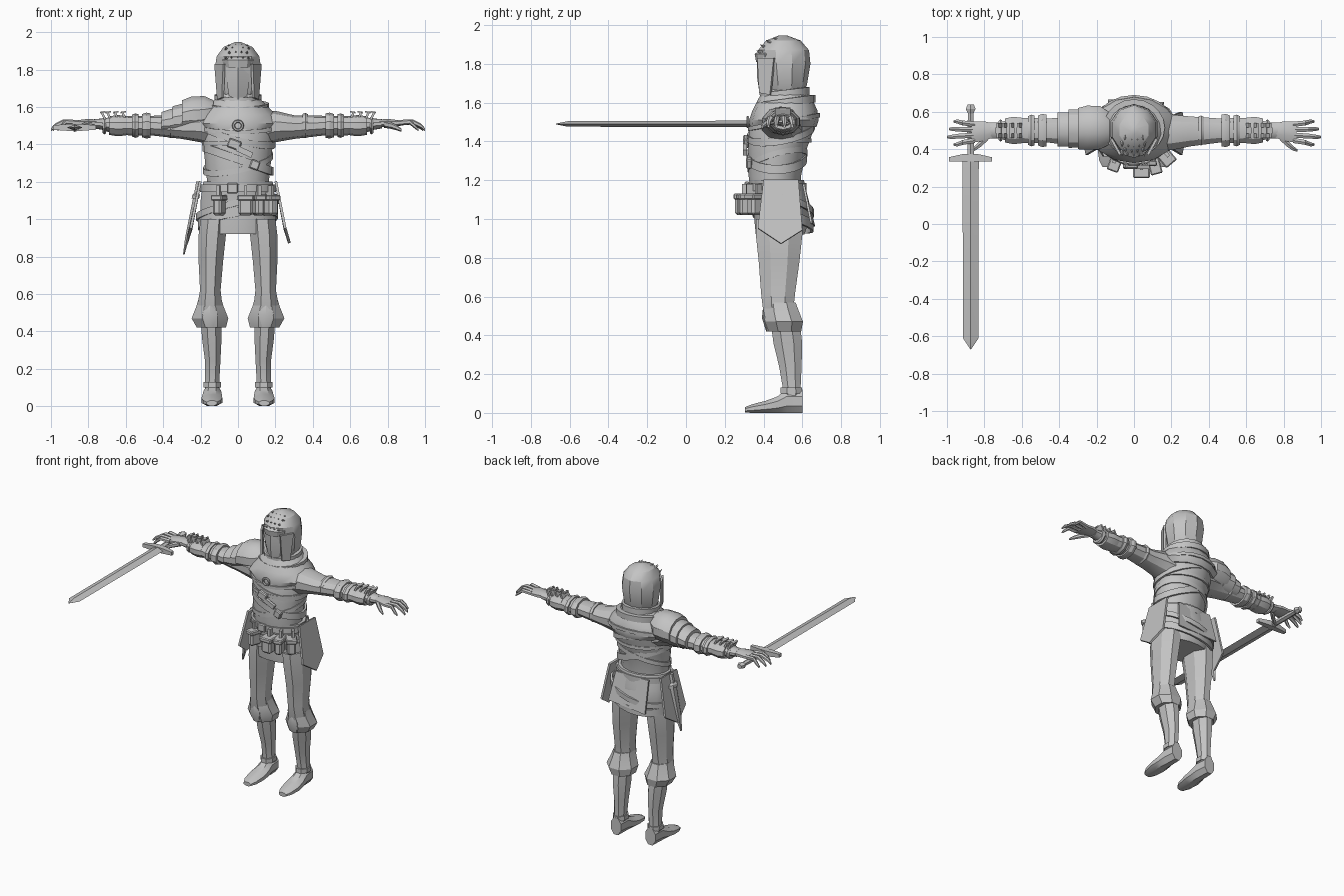
import bpy, bmesh, math, random
from mathutils import Matrix, Vector

old = bpy.data.objects.get("Cube")
if old:
    bpy.data.objects.remove(old, do_unlink=True)

grey = bpy.data.materials.new("plain_grey")
grey.use_nodes = True
colour = (.55, .55, .55, 1)
grey.diffuse_color = colour
grey.node_tree.nodes["Principled BSDF"].inputs["Base Color"].default_value = colour
built = []


def finish(name, bm, mirror=False):
    bmesh.ops.recalc_face_normals(bm, faces=bm.faces)
    mesh = bpy.data.meshes.new(name)
    bm.to_mesh(mesh)
    bm.free()
    mesh.materials.append(grey)
    obj = bpy.data.objects.new(name, mesh)
    bpy.context.scene.collection.objects.link(obj)
    if mirror:
        obj.modifiers.new("Mirror", "MIRROR").use_clip = False
    built.append(obj)
    return obj


def loft(name, axis, sections, sides=8, mirror=False, pointed=False):
    """Skin ellipses; a section is (position, centre a, centre b, radius a, radius b)."""
    place = {"x": lambda t, a, b: (t, a, b),
             "y": lambda t, a, b: (a, t, b),
             "z": lambda t, a, b: (a, b, t)}[axis]
    shift = 0 if pointed else .5
    grow = 1 if pointed else 1 / math.cos(math.pi / sides)
    bm = bmesh.new()
    rings = []
    for t, a, b, ra, rb in sections:
        angles = [math.tau * (k + shift) / sides for k in range(sides)]
        rings.append([bm.verts.new(place(t, a + ra * grow * math.cos(w), b + rb * grow * math.sin(w)))
                      for w in angles])
    for low, high in zip(rings, rings[1:]):
        for k in range(sides):
            n = (k + 1) % sides
            bm.faces.new((low[k], low[n], high[n], high[k]))
    bm.faces.new(rings[0])
    bm.faces.new(rings[-1])
    return finish(name, bm, mirror)


def strap(name, cy, rx, ry, z, height, tilt_x=0, tilt_y=0, thick=.014, sides=20):
    """Closed band around the body, leaning by the tilts."""
    bm = bmesh.new()
    loops = []
    for k in range(sides):
        w = math.tau * k / sides
        c, s = math.cos(w), math.sin(w)
        mid = z + tilt_x * c + tilt_y * s
        corners = ((-thick, -1), (0, -1), (0, 1), (-thick, 1))
        loops.append([bm.verts.new(((rx + d) * c, cy + (ry + d) * s, mid + side * height / 2))
                      for d, side in corners])
    for k, here in enumerate(loops):
        there = loops[(k + 1) % sides]
        for i in range(4):
            j = (i + 1) % 4
            bm.faces.new((here[i], here[j], there[j], there[i]))
    return finish(name, bm)


def box(name, centre, size, turn=0, axis="Y", mirror=False, bevel=0):
    bm = bmesh.new()
    matrix = (Matrix.Translation(centre) @ Matrix.Rotation(math.radians(turn), 4, axis)
              @ Matrix.Diagonal((*size, 1)))
    bmesh.ops.create_cube(bm, size=1, matrix=matrix)
    if bevel:
        bmesh.ops.bevel(bm, geom=bm.edges[:], offset=bevel, segments=1, affect="EDGES")
    return finish(name, bm, mirror)


def plate(name, points, depth, mirror=False):
    """Flat polygon given thickness along a vector."""
    bm = bmesh.new()
    face = bm.faces.new([bm.verts.new(p) for p in points])
    moved = bmesh.ops.extrude_face_region(bm, geom=[face], use_keep_orig=True)["geom"]
    bmesh.ops.translate(bm, vec=Vector(depth), verts=[v for v in moved if isinstance(v, bmesh.types.BMVert)])
    return finish(name, bm, mirror)


# Legs and boots
loft("thigh", "z", [(.5, .15, .48, .06, .075), (.55, .15, .475, .065, .08), (.62, .148, .475, .055, .088),
                    (.78, .145, .48, .066, .105), (.92, .137, .48, .073, .12), (1, .13, .48, .07, .12)], mirror=True)
loft("knee_cuff", "z", [(.57, .15, .485, .062, .08), (.53, .15, .49, .074, .09),
                        (.47, .15, .505, .098, .098), (.42, .142, .51, .078, .084)], mirror=True)
loft("knee_plate", "z", [(.42, .15, .425, .02, .01), (.49, .15, .41, .04, .016), (.54, .15, .42, .03, .02)],
     sides=6, mirror=True)
loft("shin", "z", [(.06, .138, .545, .04, .05), (.13, .138, .545, .038, .046), (.24, .135, .538, .041, .058),
                   (.36, .14, .525, .052, .074), (.48, .145, .51, .055, .075)], mirror=True)
loft("boot", "y", [(.305, .14, .016, .028, .014), (.34, .14, .022, .046, .022), (.41, .14, .031, .056, .031),
                   (.47, .138, .042, .052, .042), (.52, .137, .06, .046, .06), (.6, .137, .06, .04, .06)], mirror=True)
loft("boot_band", "z", [(.1, .138, .543, .046, .056), (.13, .138, .543, .046, .055)], mirror=True)

# Skirt of the coat with side panels
loft("coat_skirt", "z", [(.92, 0, .485, .195, .125), (1, 0, .495, .203, .143),
                         (1.1, 0, .49, .2, .14), (1.2, 0, .47, .185, .138)], sides=16)
plate("side_panel", [(.195, .4, 1.2), (.245, .37, .95), (.268, .49, .87), (.245, .6, .94), (.195, .58, 1.2)],
      (.014, 0, .004), mirror=True)
plate("back_panel", [(-.13, .6, 1.18), (.13, .6, 1.18), (.16, .64, .98), (-.14, .655, .96)], (0, .012, 0))

# Torso
loft("torso", "z", [(1.16, 0, .46, .165, .13), (1.22, 0, .458, .167, .135), (1.36, 0, .472, .182, .15),
                    (1.45, 0, .49, .19, .165), (1.54, 0, .51, .18, .163), (1.61, 0, .52, .13, .13),
                    (1.66, 0, .515, .085, .095)], sides=16)
strap("chest_seam", .48, .193, .168, 1.405, .022)
strap("chest_strap", .468, .19, .157, 1.32, .045, tilt_x=-.065)
strap("upper_strap", .49, .2, .175, 1.45, .035, tilt_x=-.05, tilt_y=.03)
strap("back_strap", .472, .188, .155, 1.3, .03, tilt_x=.04, tilt_y=.04)
box("strap_buckle", (-.02, .31, 1.4), (.07, .03, .05), 20, bevel=.006)
box("strap_tongue", (.035, .305, 1.36), (.09, .02, .03), 25)
box("side_buckle", (.09, .325, 1.29), (.05, .03, .05), 20, bevel=.006)

# Mantle, scarf and clasp
loft("mantle", "z", [(1.475, 0, .5, .2, .168), (1.51, 0, .505, .235, .175), (1.56, 0, .51, .2, .163),
                     (1.62, 0, .512, .14, .135), (1.67, 0, .51, .095, .105)], sides=14)
strap("mantle_hem", .505, .225, .185, 1.5, .022, tilt_y=.035)
strap("scarf_fold", .515, .165, .152, 1.6, .04, tilt_y=.02, thick=.03)
strap("scarf_roll", .51, .125, .128, 1.645, .04, tilt_y=.015, thick=.03)
bpy.ops.mesh.primitive_torus_add(major_segments=12, minor_segments=6, major_radius=.024, minor_radius=.008,
                                 location=(0, .318, 1.5), rotation=(math.pi / 2, 0, 0))
clasp = bpy.context.object
clasp.name = "mantle_clasp"
clasp.data.materials.append(grey)
built.append(clasp)

# Belts, pouches and hip scabbard
strap("waist_belt", .47, .202, .152, 1.165, .04)
strap("hip_belt", .5, .225, .16, 1.06, .035, tilt_x=.05, tilt_y=-.03)
strap("hip_sash", .5, .215, .158, 1.0, .05, tilt_x=.03, tilt_y=-.04)
box("belt_buckle", (-.03, .315, 1.165), (.06, .025, .055), bevel=.006)
for x, y, width, turn in ((.04, .295, .075, 0), (.11, .315, .05, 15), (.17, .36, .06, 40), (-.1, .33, .05, -20)):
    box("pouch", (x, y, 1.07), (width, .085, .1), turn, "Z", bevel=.012)
    box("pouch_flap", (x, y, 1.115), (width + .014, .1, .03), turn, "Z", bevel=.006)
    box("pouch_loop", (x, y + .02, 1.15), (.018, .05, .06), turn, "Z")
loft("hip_scabbard", "z", [(.81, -.29, .47, .004, .008), (.9, -.272, .47, .011, .026),
                           (1.12, -.225, .47, .014, .032)], sides=6)
loft("dagger_handle", "z", [(1.11, -.228, .47, .02, .04), (1.13, -.224, .47, .02, .04),
                            (1.14, -.222, .47, .012, .016), (1.2, -.21, .47, .014, .018)], sides=6)

# Arms
loft("sleeve", "x", [(.1, .5, 1.47, .11, .09), (.2, .49, 1.495, .095, .08), (.3, .495, 1.492, .08, .06),
                     (.46, .5, 1.5, .064, .05), (.58, .5, 1.5, .068, .05), (.67, .5, 1.502, .056, .042),
                     (.73, .5, 1.508, .042, .028), (.77, .5, 1.51, .042, .024)], sides=10, mirror=True)
for name, x, width, ry, rz in (("upper_cuff", .36, .03, .075, .06), ("elbow_cuff", .49, .045, .084, .062),
                               ("lower_cuff", .55, .035, .08, .058), ("bracer", .645, .09, .068, .05),
                               ("wrist_band", .715, .02, .054, .04)):
    loft(name, "x", [(x - width / 2, .5, 1.5, ry, rz), (x, .5, 1.5, ry + .005, rz + .004),
                     (x + width / 2, .5, 1.5, ry - .004, rz - .003)], sides=10, mirror=True)
for x in (.61, .65, .69, .72):
    box("bracer_lace", (x, .5, 1.553), (.012, .08, .045), 25, mirror=True)
    box("bracer_tie", (x + .004, .5, 1.572), (.03, .03, .008), 10, mirror=True)

# Hands
loft("palm", "x", [(.75, .5, 1.512, .036, .02), (.8, .497, 1.515, .052, .021), (.87, .49, 1.513, .056, .015)],
     sides=8, mirror=True)
for name, root, tip, reach in (("index_finger", .447, .425, .965), ("middle_finger", .475, .465, 1),
                               ("ring_finger", .505, .508, .99), ("little_finger", .533, .548, .965)):
    bend = (.87 + reach) / 2
    loft(name, "x", [(.85, root, 1.514, .014, .013), (bend, (root + tip) / 2, 1.52, .013, .012),
                     (reach - .02, tip, 1.497, .011, .011), (reach, tip, 1.478, .006, .007)], sides=6, mirror=True)
loft("thumb", "x", [(.78, .47, 1.508, .022, .017), (.82, .43, 1.5, .018, .015),
                    (.85, .405, 1.488, .013, .012), (.875, .392, 1.475, .006, .007)], sides=6, mirror=True)

# Layered pauldron on the right shoulder
loft("pauldron_top", "x", [(-.13, .51, 1.58, .085, .055), (-.18, .515, 1.56, .115, .098),
                           (-.25, .515, 1.555, .118, .1), (-.3, .51, 1.545, .11, .09)], sides=12)
loft("pauldron_middle", "x", [(-.27, .51, 1.535, .1, .09), (-.35, .51, 1.525, .103, .078)], sides=12)
loft("pauldron_lower", "x", [(-.33, .505, 1.522, .092, .076), (-.41, .505, 1.512, .09, .06)], sides=12)

# Helmet with visor and cheek guards
loft("neck", "z", [(1.58, 0, .51, .075, .08), (1.7, 0, .51, .075, .08)])
loft("helmet", "z", [(1.635, 0, .51, .085, .085), (1.69, 0, .51, .113, .108), (1.8, 0, .507, .125, .128),
                     (1.87, 0, .503, .114, .125), (1.92, 0, .502, .078, .085), (1.947, 0, .5, .015, .018)], sides=10)
loft("visor", "z", [(1.64, 0, .44, .045, .052), (1.73, 0, .43, .06, .055), (1.82, 0, .43, .06, .055)],
     sides=6, mirror=False)
plate("cheek_guard", [(.068, .375, 1.83), (.075, .385, 1.65), (.1, .44, 1.64), (.115, .46, 1.83)],
      (.012, -.008, 0), mirror=True)
loft("brow", "z", [(1.81, 0, .43, .075, .065), (1.85, 0, .43, .085, .072), (1.87, 0, .44, .07, .06)], sides=10)

# Small spikes over the brow
random.seed(4)
spikes = bmesh.new()
for row in range(4):
    lift = math.radians(20 + row * 18)
    count = 5 - row % 2
    for k in range(count):
        x = (k - (count - 1) / 2) * .03 + random.uniform(-.005, .005)
        spot = Vector((x, .5 - .13 * math.cos(lift), 1.825 + .107 * math.sin(lift)))
        lean = Vector((x * 2, -1, .5)).to_track_quat("Z", "Y").to_matrix().to_4x4()
        bmesh.ops.create_cone(spikes, cap_ends=True, segments=4, radius1=.011, radius2=.001, depth=.035,
                              matrix=Matrix.Translation(spot) @ lean)
finish("crest_spikes", spikes)

# Sword in the right hand
sx, sz = -.873, 1.49
loft("sword_blade", "y", [(-.67, sx, sz, .002, .002), (-.61, sx, sz, .042, .014), (.34, sx, sz, .043, .017)],
     sides=4, pointed=True)
loft("sword_guard", "x", [(-.99, .345, sz, .012, .012), (-.91, .355, sz, .02, .018),
                          (-.84, .355, sz, .02, .018), (-.76, .345, sz, .012, .012)], sides=4)
loft("sword_grip", "y", [(.36, sx, sz, .016, .014), (.48, sx, sz, .019, .016), (.6, sx, sz, .014, .013)], sides=6)
loft("sword_pommel", "y", [(.59, sx, sz, .014, .014), (.615, sx, sz, .026, .02), (.64, sx, sz, .016, .014)], sides=6)

# Smooth shading that keeps edges sharp
bpy.ops.object.select_all(action="DESELECT")
for obj in built:
    obj.select_set(True)
bpy.context.view_layer.objects.active = built[0]
bpy.ops.object.shade_smooth_by_angle(angle=math.radians(30))
